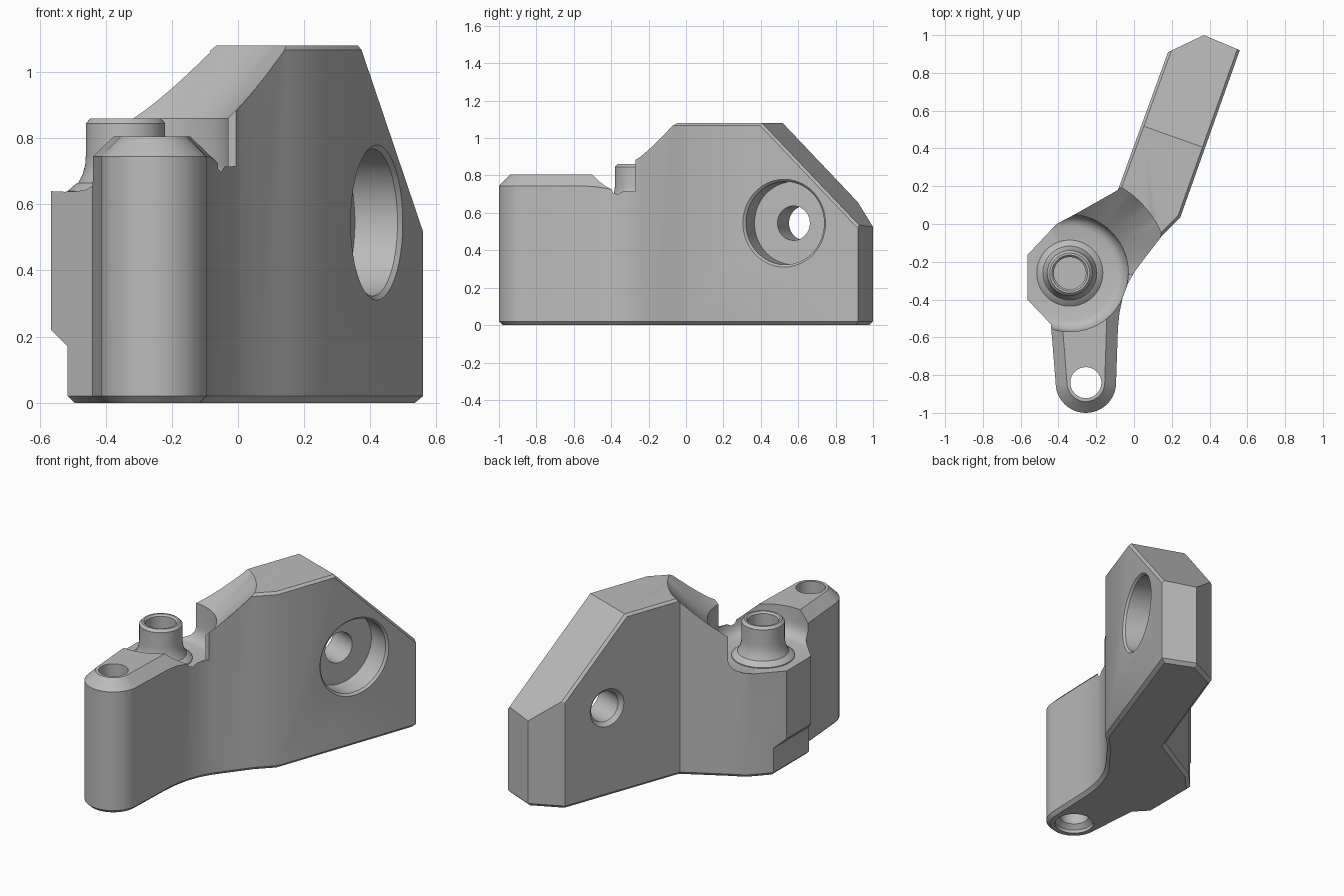
import bpy, bmesh, math
from mathutils import Vector, Matrix

cube = bpy.data.objects.get("Cube")
if cube:
    bpy.data.objects.remove(cube, do_unlink=True)

grey = bpy.data.materials.new("plain_grey")
grey.use_nodes = True
grey.diffuse_color = (0.5, 0.5, 0.5, 1)
grey.node_tree.nodes["Principled BSDF"].inputs["Base Color"].default_value = (0.5, 0.5, 0.5, 1)


def to_object(name, bm):
    bmesh.ops.recalc_face_normals(bm, faces=bm.faces)
    mesh = bpy.data.meshes.new(name)
    bm.to_mesh(mesh)
    bm.free()
    mesh.materials.append(grey)
    obj = bpy.data.objects.new(name, mesh)
    bpy.context.collection.objects.link(obj)
    return obj


def loft(rings):
    """Closed solid skinned through rings of equal point count."""
    bm = bmesh.new()
    loops = [[bm.verts.new(p) for p in ring] for ring in rings]
    n = len(loops[0])
    for a, b in zip(loops, loops[1:]):
        for i in range(n):
            j = (i + 1) % n
            bm.faces.new((a[i], a[j], b[j], b[i]))
    bm.faces.new(loops[0][::-1])
    bm.faces.new(loops[-1])
    bmesh.ops.recalc_face_normals(bm, faces=bm.faces)
    return bm


def arc(cx, cy, r, start, end, n):
    return [(cx + r * math.cos(start + (end - start) * i / n),
             cy + r * math.sin(start + (end - start) * i / n)) for i in range(n + 1)]


def lathe(name, profile, matrix):
    """Solid of revolution; profile holds (radius, height) pairs."""
    rings = [[matrix @ Vector((x, y, h)) for x, y in arc(0, 0, r, 0, math.tau, 72)[:-1]]
             for r, h in profile]
    return to_object(name, loft(rings))


def cut(target, cutter):
    cutter.hide_render = True
    mod = target.modifiers.new("cut", "BOOLEAN")
    mod.operation = "DIFFERENCE"
    mod.solver = "EXACT"
    mod.object = cutter
    bpy.ops.object.select_all(action="DESELECT")
    bpy.context.view_layer.objects.active = target
    target.select_set(True)
    bpy.ops.object.modifier_apply(modifier=mod.name)
    bpy.data.objects.remove(cutter, do_unlink=True)


TOP = 1.08
LEG_X, LEG_Y = -0.255, -0.84
PIN = Matrix.Translation((-0.34, -0.26, 0))
along = Vector((0.336, 0.942, 0))
across = Vector((0.942, -0.336, 0))

# Body: plan outline pulled up to full height
outline = [(0.37, 1.0), (0.18, 0.91), (-0.085, 0.18), (-0.315, 0.05), (-0.41, 0.0),
           (-0.565, -0.165), (-0.565, -0.40), (-0.44, -0.53)]
outline += arc(LEG_X, LEG_Y, 0.16, math.pi, math.tau, 24)
outline += [(-0.085, -0.55), (-0.077, -0.47), (-0.06, -0.39), (-0.03, -0.31), (0.005, -0.25),
            (0.05, -0.19), (0.15, -0.06), (0.245, 0.035), (0.56, 0.92)]
bm = loft([[(x, y, z) for x, y in outline] for z in (0, TOP)])

# Sloping end of the arm
bmesh.ops.bisect_plane(bm, geom=bm.verts[:] + bm.edges[:] + bm.faces[:],
                       plane_co=along * 0.505 + Vector((0, 0, TOP)),
                       plane_no=along + Vector((0, 0, 1.01)), clear_outer=True)
bmesh.ops.holes_fill(bm, edges=[e for e in bm.edges if e.is_boundary], sides=0)
bmesh.ops.recalc_face_normals(bm, faces=bm.faces)
bm.normal_update()


def rim_edges(up):
    """Edges between a wall and a face looking up (or down)."""
    found = []
    for e in bm.edges:
        if len(e.link_faces) == 2:
            low, high = sorted(f.normal.z * up for f in e.link_faces)
            if high > 0.5 and abs(low) < 0.1:
                found.append(e)
    return found


bmesh.ops.bevel(bm, geom=rim_edges(-1), offset=0.02, segments=1, affect="EDGES")
bm.normal_update()
sides = [e for e in rim_edges(1) if min(v.co.y for v in e.verts) < 0.85]
bmesh.ops.bevel(bm, geom=sides, offset=0.014, segments=1, affect="EDGES")
body = to_object("bracket_body", bm)


# Front leg: lowered top with a wide chamfer
def leg_ring(r, z):
    pts = arc(LEG_X, LEG_Y, r, math.pi, math.tau, 24)
    pts += [(LEG_X + r + 0.02, -0.2), (LEG_X - r - 0.05, -0.2)]
    return [(x, y, z) for x, y in pts]


plan = [(-0.8, -1.2), (0.3, -1.2), (0.3, -0.27), (-0.8, -0.27)]
leg_cutter = to_object("leg_cutter", loft([[(x, y, z) for x, y in plan] for z in (0.715, 1.3)]))
leg_top = to_object("leg_top", loft([leg_ring(0.22, 0.685), leg_ring(0.10, 0.805)]))
cut(leg_cutter, leg_top)
cut(body, leg_cutter)

# Round dish around the pin, flaring up into the arm
dish = [(0.05, 0.635), (0.25, 0.635), (0.275, 0.643), (0.295, 0.663), (0.307, 0.69),
        (0.31, 0.72), (0.31, 0.86), (0.53, TOP), (0.73, 1.28)]
cut(body, lathe("dish_cutter", dish, PIN))

# Step at the foot of the hub
step = [(-0.475, -0.02), (-0.515, 0.02), (-0.515, 0.17), (-0.7, 0.355), (-0.7, -0.02)]
cut(body, to_object("step_cutter", loft([[(x, y, z) for x, z in step] for y in (-0.7, 0.15)])))

# Leg hole, countersunk below
leg_axis = Matrix.Translation((LEG_X, LEG_Y, 0))
cut(body, lathe("leg_hole", [(0.13, -0.02), (0.11, 0), (0.11, 0.02), (0.082, 0.045), (0.082, 1.0)],
                leg_axis))

# Counterbored hole through the arm
turn = across.to_track_quat("Z", "Y").to_matrix().to_4x4()
bore = [(0.255, 0.02), (0.222, -0.013), (0.222, -0.15), (0.092, -0.15),
        (0.092, -0.335), (0.137, -0.38)]
cut(body, lathe("arm_hole", bore, Matrix.Translation((0.42, 0.525, 0.545)) @ turn))

# Hollow pin standing in the dish
cut(body, lathe("pin_socket", [(0.1, 0.38), (0.1, 0.8)], PIN))
pin = lathe("pin", [(0.175, 0.61), (0.175, 0.64), (0.15, 0.662), (0.143, 0.665), (0.13, 0.69),
                    (0.122, 0.72), (0.12, 0.75), (0.12, 0.845), (0.106, 0.86), (0.095, 0.86),
                    (0.085, 0.85), (0.085, 0.4)], PIN)

# Smooth curves, crisp edges
bpy.ops.object.select_all(action="DESELECT")
for obj in (body, pin):
    obj.select_set(True)
bpy.context.view_layer.objects.active = body
bpy.ops.object.shade_smooth_by_angle(angle=math.radians(28))
